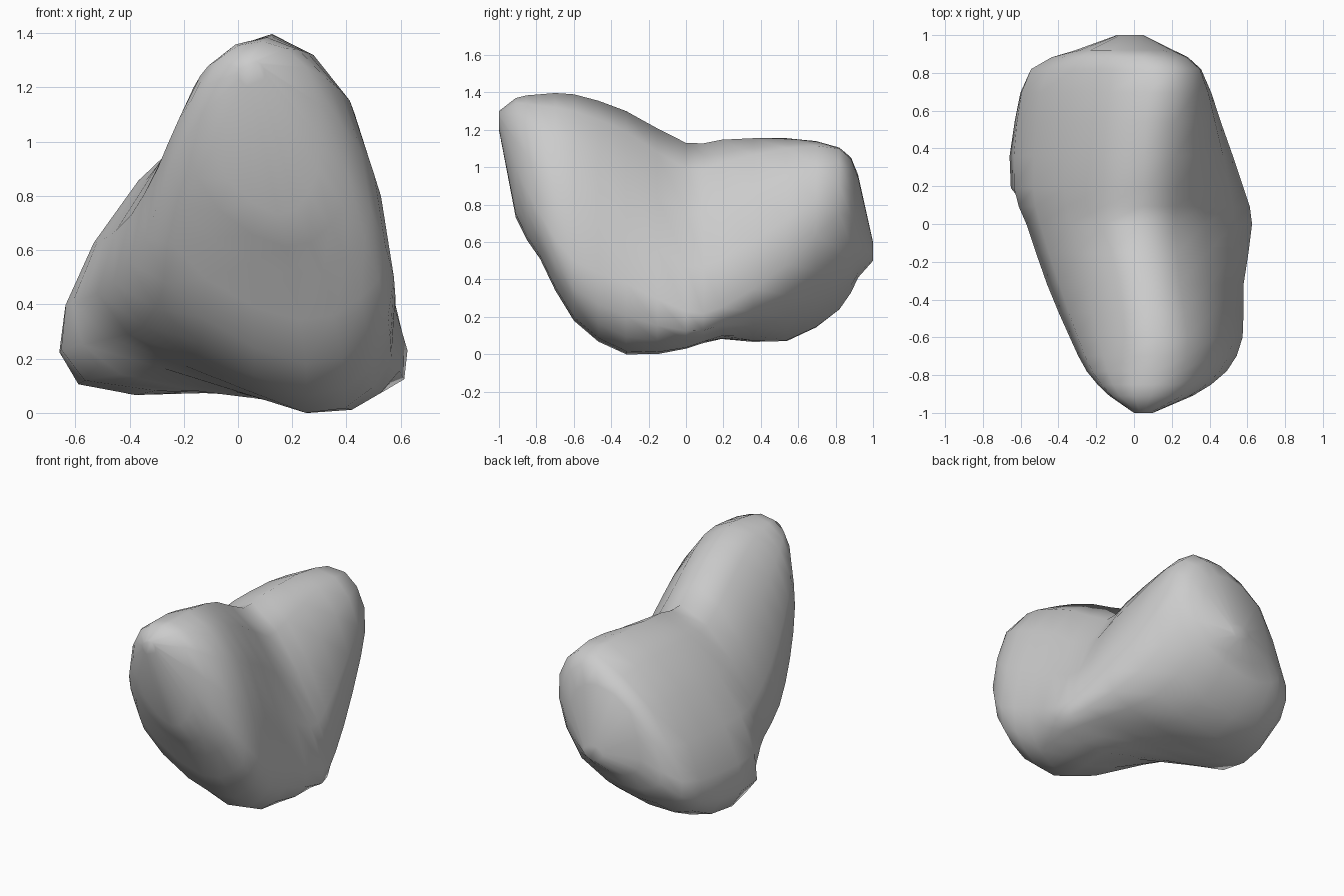
import bpy, bmesh
from mathutils import Vector

if "Cube" in bpy.data.objects:
    bpy.data.objects.remove(bpy.data.objects["Cube"])

# Cross-sections from front to back:
# y, top (x,z), bottom (x,z), left (x,z), right (x,z),
# corner fullness: top-left, top-right, bottom-left, bottom-right
SECTIONS = [
    (-1.00, .05, 1.30, .05, 1.20, .00, 1.25, .10, 1.25, .7, .7, .7, .7),
    (-.91, .09, 1.37, .15, .73, -.13, 1.10, .31, 1.00, .75, .74, .66, .70),
    (-.78, .12, 1.39, .20, .51, -.25, .90, .49, .75, .70, .69, .66, .70),
    (-.60, .12, 1.39, .25, .18, -.34, .65, .575, .50, .67, .68, .64, .72),
    (-.32, .07, 1.30, .25, .00, -.46, .48, .58, .38, .61, .64, .58, .75),
    (.00, .04, 1.13, .25, .03, -.57, .42, .625, .23, .62, .58, .65, .76),
    (.19, .05, 1.147, .00, .085, -.635, .40, .58, .25, .61, .61, .89, .72),
    (.54, .06, 1.155, -.20, .075, -.62, .40, .46, .48, .61, .70, .87, .70),
    (.82, .08, 1.105, -.20, .24, -.545, .43, .355, .75, .63, .78, .80, .70),
    (.92, .00, .96, -.10, .41, -.31, .55, .21, .68, .74, .75, .74, .72),
    (1.00, -.02, .60, -.02, .50, -.09, .55, .05, .55, .7, .7, .7, .7),
]


def ring(s):
    """Eight points around one section."""
    y = s[0]
    T, B, L, R = [Vector((s[i], y, s[i + 1])) for i in (1, 3, 5, 7)]

    def corner(v, h, k):
        return Vector((v.x + k * (h.x - v.x), y, h.z + k * (v.z - h.z)))
    tl, tr, bl, br = s[9:]
    return [T, corner(T, R, tr), R, corner(B, R, br),
            B, corner(B, L, bl), L, corner(T, L, tl)]


def midpoint(a, b, c, d):
    """Smooth halfway point between b and c."""
    return (b + c) * .5625 - (a + d) * .0625


def refine_ring(r):
    n, out = len(r), []
    for i in range(n):
        out += [r[i], midpoint(r[i - 1], r[i], r[(i + 1) % n], r[(i + 2) % n])]
    return out


# Smooth in-between sections everywhere except at the two blunt ends
rings = [refine_ring(ring(s)) for s in SECTIONS]
lofted = []
for i, r in enumerate(rings):
    lofted.append(r)
    if 0 < i < len(rings) - 2:
        lofted.append([midpoint(*p) for p in zip(*rings[i - 1:i + 3])])

# Two-lobed boulder skin
bm = bmesh.new()
loops = [[bm.verts.new(p) for p in r] for r in lofted]
n = len(loops[0])
for a, b in zip(loops, loops[1:]):
    for i in range(n):
        j = (i + 1) % n
        bm.faces.new((a[i], a[j], b[j], b[i]))
bm.faces.new(loops[0])
bm.faces.new(loops[-1])
bmesh.ops.recalc_face_normals(bm, faces=bm.faces)
for f in bm.faces:
    f.smooth = True
mesh = bpy.data.meshes.new("two_lobed_rock")
bm.to_mesh(mesh)
bm.free()
rock = bpy.data.objects.new("two_lobed_rock", mesh)
bpy.context.collection.objects.link(rock)
